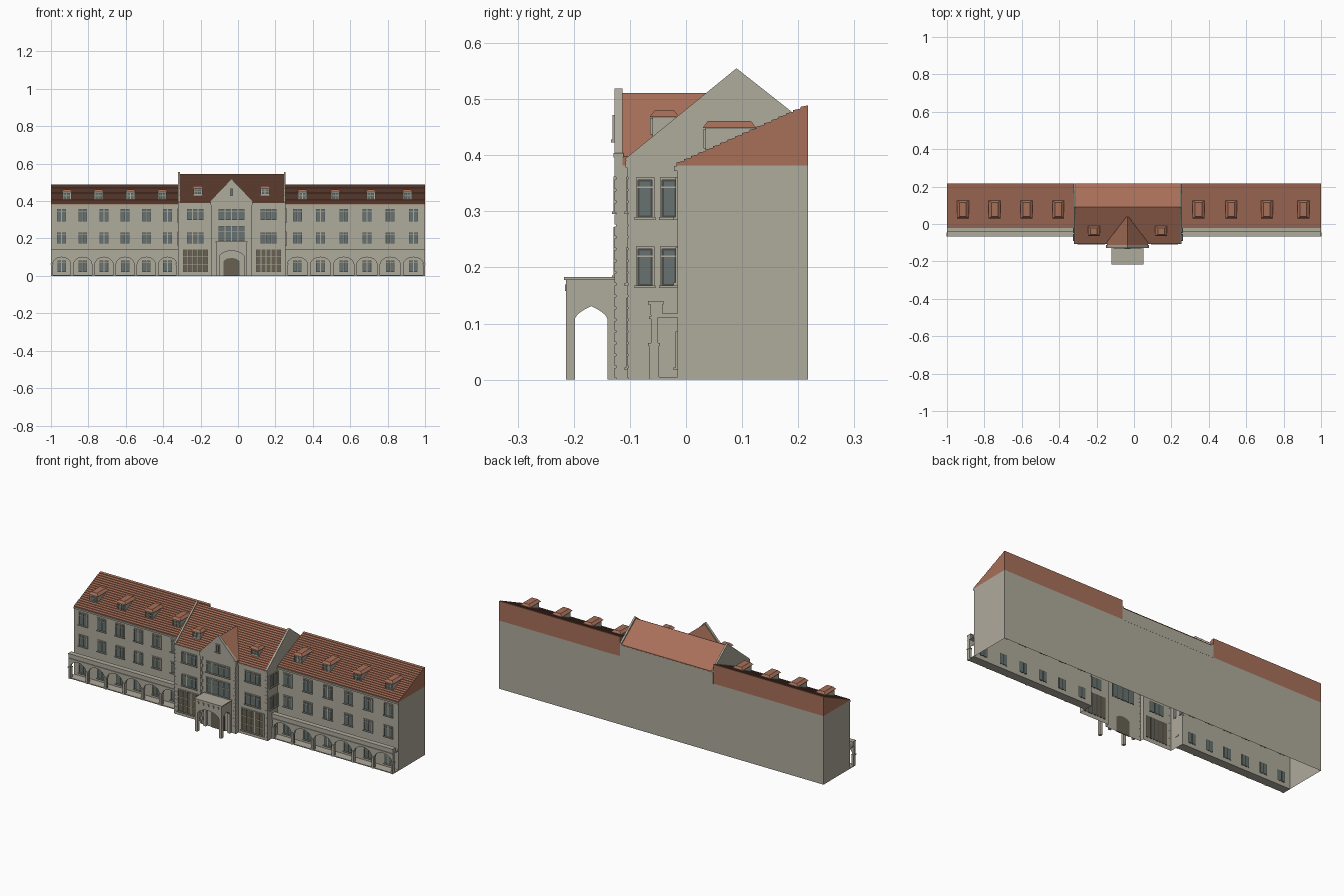
import bpy, bmesh, math
from mathutils import Vector

cube = bpy.data.objects.get("Cube")
if cube:
    bpy.data.objects.remove(cube)


def material(name, rgb):
    m = bpy.data.materials.new(name)
    m.use_nodes = True
    m.diffuse_color = (*rgb, 1)
    m.node_tree.nodes["Principled BSDF"].inputs["Base Color"].default_value = (*rgb, 1)
    return m


STONE = material("pale_stone", (0.43, 0.405, 0.335))
TILE = material("terracotta_tile", (0.39, 0.16, 0.10))
GLASS = material("grey_green_glass", (0.135, 0.17, 0.16))
FRAME = material("dark_frame", (0.07, 0.075, 0.07))
WOOD = material("brown_wood", (0.14, 0.12, 0.085))
parts = {}


def mesh(name, mat):
    """One growing mesh per named part."""
    if name not in parts:
        parts[name] = (bmesh.new(), mat)
    return parts[name][0]


def box(name, mat, x, y, z, inset=(0, 0)):
    """Box from ranges; inset shrinks the top to make a hipped shape."""
    bm = mesh(name, mat)
    low, top = [[bm.verts.new((px, py, pz)) for px, py in (
        (x[0] + i, y[0] + j), (x[1] - i, y[0] + j), (x[1] - i, y[1] - j), (x[0] + i, y[1] - j))]
        for pz, i, j in ((z[0], 0, 0), (z[1], *inset))]
    bm.faces.new(low[::-1])
    bm.faces.new(top)
    for k in range(4):
        n = (k + 1) % 4
        bm.faces.new((low[k], low[n], top[n], top[k]))


def prism(name, mat, points, axis, a, b, caps=True):
    """Extrude a 2D outline along one axis from a to b."""
    bm = mesh(name, mat)
    spot = {"x": lambda p, d: (d, p[0], p[1]),
            "y": lambda p, d: (p[0], d, p[1]),
            "z": lambda p, d: (p[0], p[1], d)}[axis]
    ra, rb = [[bm.verts.new(spot(p, d)) for p in points] for d in (a, b)]
    if caps:
        bm.faces.new(ra)
        bm.faces.new(rb[::-1])
    for k in range(len(points)):
        n = (k + 1) % len(points)
        bm.faces.new((ra[k], rb[k], rb[n], ra[n]))


def arch_panel(name, lo, hi, height, pier, spring, rise, power, axis, a, b):
    """Wall panel with an arched opening; power 2 is round, 1 is pointed."""
    c, r = (lo + hi) / 2, (hi - lo) / 2 - pier
    pts = [(lo, 0), (lo, height), (hi, height), (hi, 0), (c + r, 0)]
    for k in range(13):
        t = math.cos(math.pi * k / 12)
        pts.append((c + r * t, spring + rise * math.sqrt(max(0, 1 - abs(t) ** power))))
    prism(name, STONE, pts + [(c - r, 0)], axis, a, b)


def tiled_roof(name, start, end, base, a, b, courses, lift, back):
    """Stepped tile courses rising from start to end, closed below."""
    s, e = Vector(start), Vector(end)
    pts = [(s.x, base)]
    for k in range(courses):
        p, q = s.lerp(e, k / courses), s.lerp(e, (k + 1) / courses)
        pts += [(p.x, p.y + lift), (q.x, q.y)]
    prism(name, TILE, pts + back, "x", a, b)


def window(face, wall, c, w, z, lights=2, transoms=(0.8,), glass=GLASS, sill=True):
    """Framed lights with mullions and sill; face is front, left or right."""
    def slab(name, mat, u, d, zz):
        if face == "front":
            box(name, mat, u, (wall - d[1], wall - d[0]), zz)
        else:
            s = 1 if face == "left" else -1
            box(name, mat, sorted((wall + s * d[0], wall + s * d[1])), u, zz)
    lo, hi, h = c - w / 2, c + w / 2, z[1] - z[0]
    slab("window_frames", FRAME, (lo, hi), (-0.001, 0.001), z)
    pane = w / lights
    for k in range(lights):
        u = (lo + k * pane + 0.003, lo + (k + 1) * pane - 0.003)
        slab("window_panes", glass if glass is GLASS else WOOD, u, (-0.002, 0.002),
             (z[0] + 0.003, z[1] - 0.003)) if glass is GLASS else \
            slab("lattice_panes", WOOD, u, (-0.002, 0.002), (z[0] + 0.002, z[1] - 0.002))
        if k:
            m = lo + k * pane
            slab("mullions", STONE, (m - 0.002, m + 0.002), (0, 0.004), z)
    for t in transoms:
        m = z[0] + h * t
        slab("mullions", STONE, (lo, hi), (0, 0.0035), (m - 0.0015, m + 0.0015))
    for u in ((lo - 0.004, lo), (hi, hi + 0.004)):
        slab("window_surrounds", STONE, u, (0, 0.004), z)
    slab("window_surrounds", STONE, (lo - 0.004, hi + 0.004), (0, 0.004), (z[1], z[1] + 0.004))
    if sill:
        slab("window_sills", STONE, (lo - 0.006, hi + 0.006), (0, 0.007), (z[0] - 0.005, z[0]))


def dormer(c, y, z, roof_depth):
    """Small flat-hipped roof window."""
    box("dormer_walls", STONE, (c - 0.024, c + 0.024), (y, y + roof_depth), z)
    box("dormer_roofs", TILE, (c - 0.032, c + 0.032), (y - 0.005, y + roof_depth),
        (z[1], z[1] + 0.012), (0.014, 0.009))
    window("front", y, c, 0.034, (z[0] + 0.012, z[1] - 0.006), 2, (0.6,), sill=False)


L, R, BL, BR = -0.32, 0.255, -0.145, 0.075      # centre block and bay sides
WING, FRONT, BAY, BACK = -0.015, -0.103, -0.125, 0.217
MID = (BL + BR) / 2

# Outer walls, one open shell
prism("walls", STONE, [(-1, WING), (L, WING), (L, FRONT), (BL, FRONT), (BL, BAY), (BR, BAY),
                       (BR, FRONT), (R, FRONT), (R, WING), (1, WING), (1, BACK), (-1, BACK)],
      "z", 0, 0.382, caps=False)

# Wings: roof, eaves, arcade, windows, dormers
for a, b, dormers in ((-1, L, (-0.915, -0.745, -0.575, -0.405)), (R, 1, (0.345, 0.52, 0.71, 0.905))):
    tiled_roof("wing_roof", (-0.017, 0.384), (BACK, 0.489), 0.38, a, b, 18, 0.003, [(BACK, 0.38)])
    box("eaves_moulding", STONE, (a, b), (WING - 0.006, WING), (0.372, 0.381))
    box("arcade_floor", STONE, (a, b), (-0.063, WING), (0, 0.005))
    box("arcade_ceiling", STONE, (a, b), (-0.06, WING), (0.111, 0.118))
    box("arcade_parapet", STONE, (a, b), (-0.063, -0.042), (0.115, 0.135))
    box("arcade_cornice", STONE, (a, b), (-0.068, -0.04), (0.134, 0.14))
    box("arcade_cornice", STONE, (a, b), (-0.066, -0.05), (0.108, 0.113))
    pitch = (b - a) / 6
    for k in range(6):
        lo = a + k * pitch
        c = lo + pitch / 2
        arch_panel("arcade_arches", lo, lo + pitch, 0.115, 0.008, 0.06, 0.04, 2, "y", -0.062, -0.05)
        window("front", WING, c, 0.046, (0.022, 0.082))
        window("front", WING, c, 0.048, (0.173, 0.232))
        window("front", WING, c, 0.048, (0.29, 0.357))
    for k in range(7):
        x = min(max(a + k * pitch, a + 0.006), b - 0.006)
        box("arcade_pillars", STONE, (x - 0.006, x + 0.006), (-0.066, -0.048), (0, 0.06))
        box("arcade_capitals", STONE, (x - 0.008, x + 0.008), (-0.068, -0.046), (0.06, 0.065))
    for c in dormers:
        dormer(c, 0.035, (0.40, 0.449), 0.09)

# Centre block: tiled roof, raised gable ends, back wall strip
tiled_roof("centre_roof", (-0.106, 0.39), (0.09, 0.545), 0.38, L + 0.009, R - 0.009, 20, 0.003,
           [(BACK, 0.447), (BACK, 0.38)])
gable = [(FRONT, 0.378), (-0.108, 0.394), (0.09, 0.555), (BACK, 0.455), (BACK, 0.378)]
for a in (L, R - 0.01):
    prism("gable_end_walls", STONE, gable, "x", a, a + 0.01)
box("back_wall_strip", STONE, (L, R), (0.21, BACK + 0.0006), (0.38, 0.443))
box("centre_eaves", STONE, (L, R), (-0.108, -0.1), (0.378, 0.39))
for c in (-0.215, 0.145):
    dormer(c, -0.06, (0.425, 0.468), 0.048)

# Centre block windows, front and sides
for c in (-0.228, 0.163):
    window("front", FRONT, c, 0.088, (0.30, 0.357), 3)
    window("front", FRONT, c, 0.088, (0.172, 0.232), 3)
    window("front", FRONT, c, 0.134, (0.022, 0.142), 5, (0.33, 0.67), WOOD)
for face, wall in (("left", R), ("right", L)):
    for c in (-0.073, -0.03):
        for z in ((0.29, 0.356), (0.168, 0.233)):
            window(face, wall, c, 0.025, z, 1)

# Corner quoins
for k in range(18):
    z = (0.004 + k * 0.021, 0.021 + k * 0.021)
    w = 0.016 if k % 2 else 0.01
    for x in ((L, L + w), (R - w, R)):
        box("quoins", STONE, x, (FRONT - 0.002, FRONT + 0.001), z)
    for x in ((BL, BL + w), (BR - w, BR)):
        box("quoins", STONE, x, (BAY - 0.002, BAY + 0.001), z)

# Projecting bay: gable parapet, cross roof, windows
prism("bay_gable", STONE, [(BL - 0.002, 0.378), (BL - 0.002, 0.402), (MID, 0.519),
                           (BR + 0.002, 0.402), (BR + 0.002, 0.378)], "y", -0.127, -0.113)
prism("bay_roof", TILE, [(BL, 0.381), (BL, 0.398), (MID, 0.511), (BR, 0.398), (BR, 0.381)],
      "y", -0.114, 0.037)
for x in ((BL - 0.004, BL + 0.01), (BR - 0.01, BR + 0.004)):
    box("gable_kneelers", STONE, x, (-0.129, -0.111), (0.396, 0.404))
window("front", BAY, MID, 0.138, (0.30, 0.358), 4)
window("front", BAY, MID, 0.138, (0.186, 0.268), 4, (0.6,))
window("front", -0.127, MID, 0.018, (0.428, 0.468), 1, ())

# Entrance door
box("door", WOOD, (MID - 0.042, MID + 0.042), (BAY - 0.004, BAY + 0.001), (0, 0.08))
prism("door", WOOD, [(MID - 0.042, 0.08), (MID - 0.025, 0.092), (MID, 0.096), (MID + 0.025, 0.092),
                     (MID + 0.042, 0.08)], "y", BAY - 0.004, BAY + 0.001)

# Porch: arched sides, roof slab, frieze blocks
P0, P1 = -0.115, 0.048
arch_panel("porch_front", P0, P1, 0.18, 0.015, 0.1, 0.035, 1.6, "y", -0.214, -0.198)
for a in (P0, P1 - 0.014):
    arch_panel("porch_sides", -0.213, BAY, 0.18, 0.0145, 0.105, 0.026, 1, "x", a, a + 0.014)
box("porch_roof", STONE, (P0 - 0.004, P1 + 0.004), (-0.217, BAY), (0.178, 0.183))
for k in range(5):
    x = P0 + 0.02 + k * (P1 - P0 - 0.04) / 4
    box("porch_frieze", STONE, (x - 0.004, x + 0.004), (-0.216, -0.213), (0.158, 0.17))

for name, (bm, mat) in parts.items():
    bmesh.ops.recalc_face_normals(bm, faces=bm.faces)
    data = bpy.data.meshes.new(name)
    bm.to_mesh(data)
    bm.free()
    data.materials.append(mat)
    bpy.context.scene.collection.objects.link(bpy.data.objects.new(name, data))
